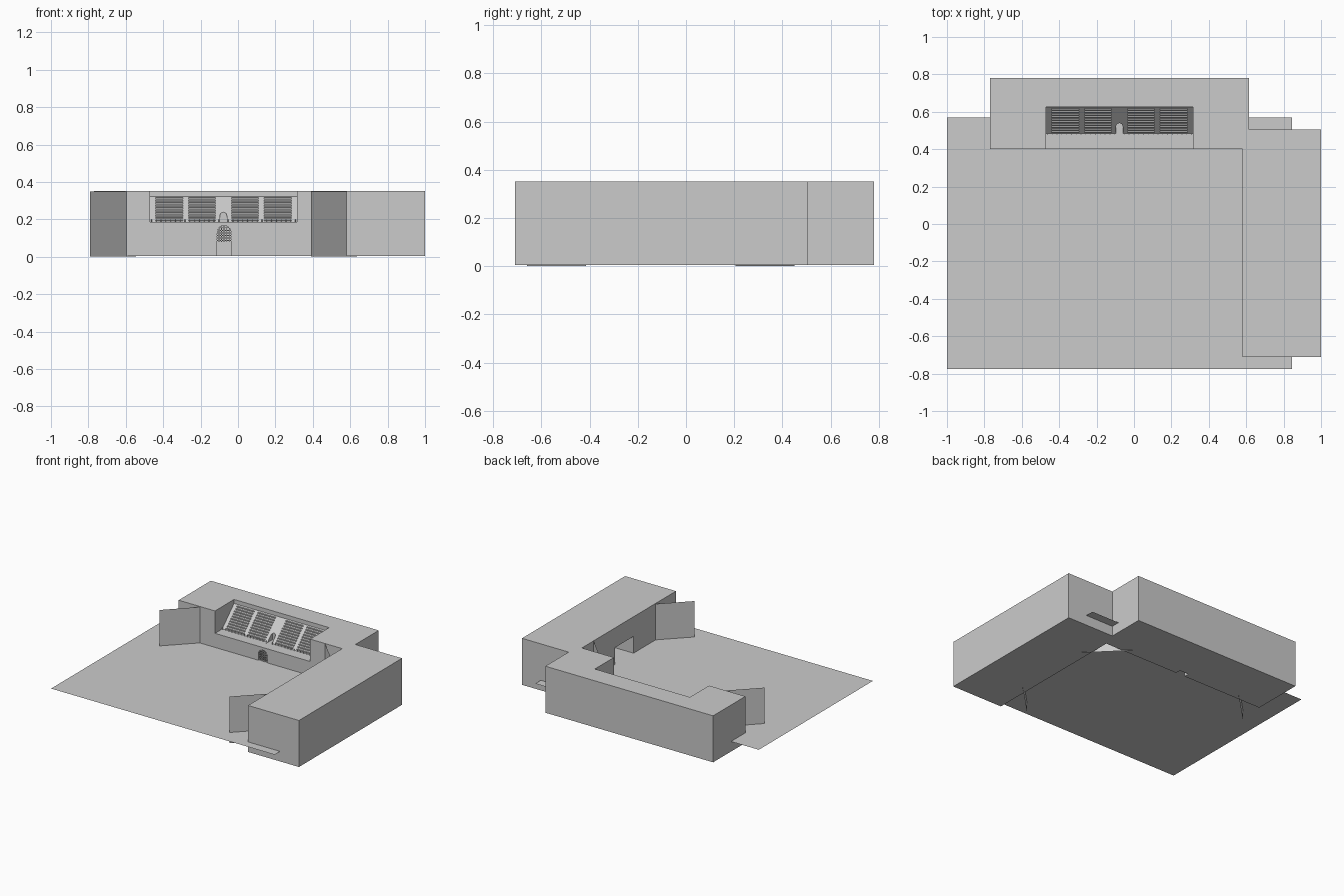
import bpy, math

if "Cube" in bpy.data.objects:
    bpy.data.objects.remove(bpy.data.objects["Cube"])

Z0, Z1, GROUND = 0.005, 0.352, 0.08


def mesh(name, verts, faces):
    me = bpy.data.meshes.new(name)
    me.from_pydata(verts, [], faces)
    me.update()
    ob = bpy.data.objects.new(name, me)
    bpy.context.collection.objects.link(ob)
    return ob


def boxes(name, items):
    """One object from many (x0, x1, y0, y1, z0, z1) boxes."""
    v, f = [], []
    quads = [(0, 2, 3, 1), (4, 5, 7, 6), (0, 1, 5, 4),
             (2, 6, 7, 3), (0, 4, 6, 2), (1, 3, 7, 5)]
    for x0, x1, y0, y1, z0, z1 in items:
        n = len(v)
        v += [(x, y, z) for z in (z0, z1) for y in (y0, y1) for x in (x0, x1)]
        f += [tuple(n + i for i in q) for q in quads]
    return mesh(name, v, f)


def prism(name, near, far):
    """Solid between two matching closed loops."""
    n = len(near)
    faces = [tuple(range(n))[::-1], tuple(range(n, 2 * n))]
    faces += [(i, (i + 1) % n, n + (i + 1) % n, n + i) for i in range(n)]
    ob = mesh(name, near + far, faces)
    import bmesh
    bm = bmesh.new()
    bm.from_mesh(ob.data)
    bmesh.ops.recalc_face_normals(bm, faces=bm.faces)
    bm.to_mesh(ob.data)
    bm.free()
    return ob


def arch(name, cx, r, z0, top, y0, y1):
    pts = [(cx - r, z0), (cx + r, z0)]
    pts += [(cx + r * math.cos(math.pi * i / 8), top - r + r * math.sin(math.pi * i / 8))
            for i in range(9)]
    return prism(name, [(x, y0, z) for x, z in pts], [(x, y1, z) for x, z in pts])


def cut(ob, cutter):
    m = ob.modifiers.new(cutter.name, 'BOOLEAN')
    m.operation, m.solver, m.object = 'DIFFERENCE', 'EXACT', cutter
    cutter.hide_render = True
    cutter.hide_set(True)


# Ground sheet
mesh("ground", [(-1, -0.775, GROUND), (0.845, -0.775, GROUND),
                (0.845, 0.57, GROUND), (-1, 0.57, GROUND)], [(0, 1, 2, 3)])

# Two building wings
back = boxes("back_wing", [(-0.77, 0.615, 0.40, 0.78, Z0, Z1)])
right = boxes("right_wing", [(0.58, 1.0, -0.71, 0.505, Z0, Z1)])

# Grandstand recess with raked floor, stair mouth and arched gateway
profile = [(0.35, 0.185), (0.485, 0.185), (0.625, 0.322), (0.625, 0.45), (0.35, 0.45)]
cut(back, prism("stand_recess_cutter", [(-0.47, y, z) for y, z in profile],
                [(0.315, y, z) for y, z in profile]))
cut(back, arch("stair_mouth_cutter", -0.078, 0.018, 0.184, 0.238, 0.45, 0.542))
cut(back, arch("gateway_cutter", -0.074, 0.037, -0.02, 0.167, 0.37, 0.44))

# Wide opening in the inner side of the right wing
cut(right, boxes("side_opening_cutter", [(0.5, 0.84, -0.21, 0.01, 0.05, 0.205)]))

# Diagonal wall panels, all the same length
for name, a, b in [
    ("left_panel", (-0.79, 0.205), (-0.545, 0.45)),
    ("right_panel", (0.39, -0.66), (0.635, -0.415)),
    ("corner_panel", (0.39, 0.45), (0.635, 0.205)),
]:
    mesh(name, [(*a, 0), (*b, 0), (*b, Z1 - 0.004), (*a, Z1 - 0.004)], [(0, 1, 2, 3)])

# Bench rows in four sections between the aisles
sections = [(-0.44, -0.295), (-0.265, -0.12), (-0.034, 0.11), (0.14, 0.285)]
benches = []
for x0, x1 in sections:
    for i in range(10):
        y = 0.488 + i * 0.0135
        z = 0.187 + (y - 0.485) * 0.979
        benches.append((x0, x1, y, y + 0.010, z, z + 0.0065))
boxes("benches", benches)

# Low posts along the front of the stand
boxes("front_posts", [(-0.465 + i * 0.0257, -0.461 + i * 0.0257, 0.478, 0.482, 0.184, 0.198)
                      for i in range(31) if abs(-0.463 + i * 0.0257 + 0.078) > 0.025])

# Lattice gate
cx, r, top, t = -0.074, 0.037, 0.165, 0.0022
bars = []
for i in range(-2, 3):
    x = cx + i * 0.0135
    h = top - r + math.sqrt(r * r - (x - cx) ** 2)
    bars.append((x - t, x + t, 0.404, 0.408, GROUND, h))
for i in range(6):
    z = GROUND + 0.007 + i * 0.0135
    w = r if z < top - r else math.sqrt(max(0, r * r - (z - top + r) ** 2))
    bars.append((cx - w, cx + w, 0.405, 0.409, z - t, z + t))
boxes("gate_lattice", bars)
